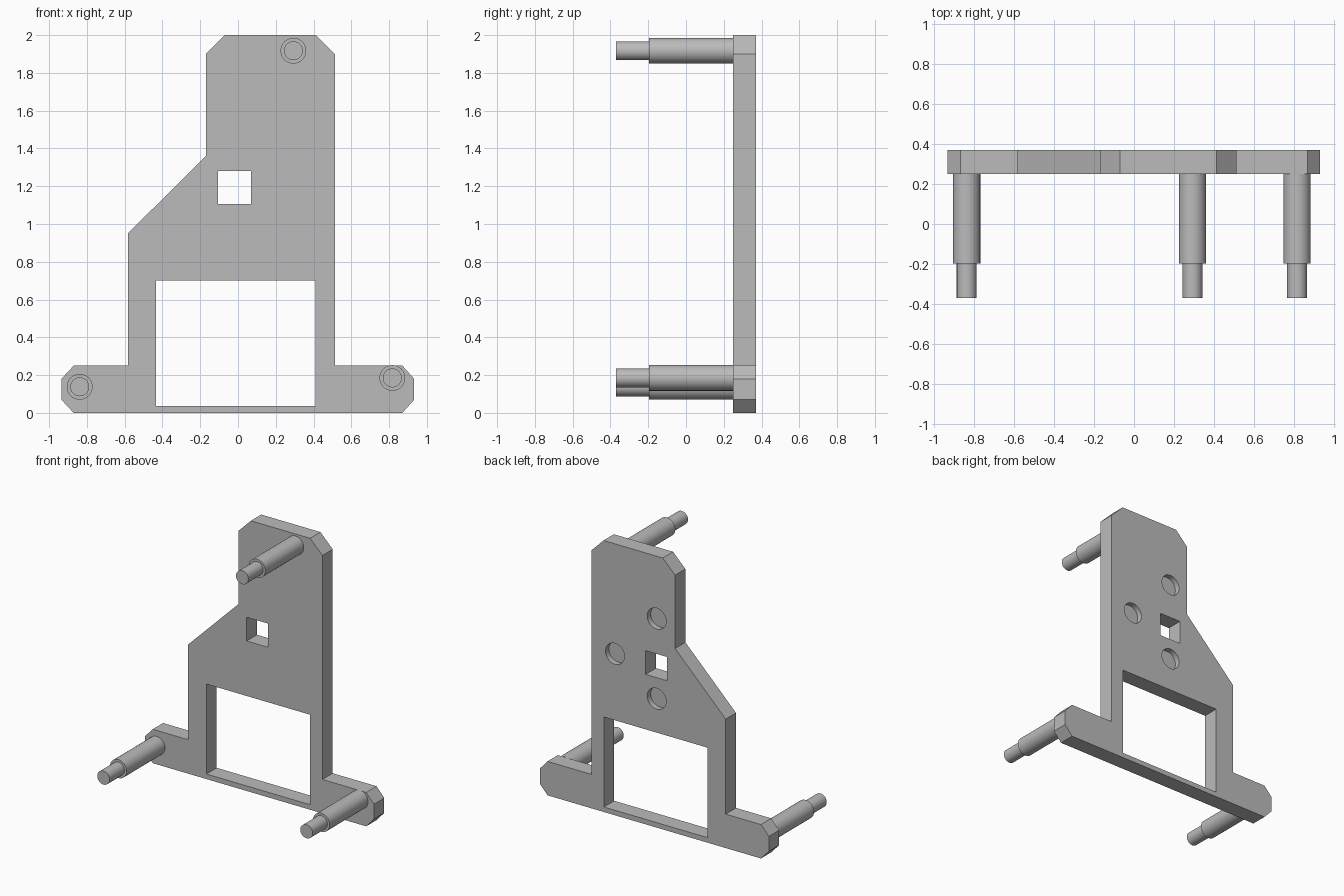
import bpy
import bmesh
from math import radians
from mathutils import Matrix

default_cube = bpy.data.objects.get("Cube")
if default_cube:
    bpy.data.objects.remove(default_cube, do_unlink=True)

FRONT, BACK = 0.25, 0.37      # plate faces along y
RECESS = 0.04                 # depth of the round pockets

grey = bpy.data.materials.new("plain grey")
grey.use_nodes = True
grey.diffuse_color = (0.5, 0.5, 0.5, 1)
grey.node_tree.nodes["Principled BSDF"].inputs["Base Color"].default_value = grey.diffuse_color


def finish(bm, name):
    bmesh.ops.recalc_face_normals(bm, faces=bm.faces)
    mesh = bpy.data.meshes.new(name)
    bm.to_mesh(mesh)
    bm.free()
    mesh.materials.append(grey)
    obj = bpy.data.objects.new(name, mesh)
    bpy.context.collection.objects.link(obj)
    return obj


def prism(name, outline, y0, y1):
    """Extrude an x-z outline along y."""
    bm = bmesh.new()
    face = bm.faces.new([bm.verts.new((x, y0, z)) for x, z in outline])
    new = bmesh.ops.extrude_face_region(bm, geom=[face])["geom"]
    verts = [v for v in new if isinstance(v, bmesh.types.BMVert)]
    bmesh.ops.translate(bm, verts=verts, vec=(0, y1 - y0, 0))
    return finish(bm, name)


def block(name, x0, x1, z0, z1):
    return prism(name, [(x0, z0), (x1, z0), (x1, z1), (x0, z1)], FRONT - 0.1, BACK + 0.1)


def rod(name, x, z, sections):
    """Stack of (radius, y start, y end) cylinders along y."""
    bm = bmesh.new()
    for radius, y0, y1 in sections:
        place = Matrix.Translation((x, (y0 + y1) / 2, z)) @ Matrix.Rotation(radians(90), 4, 'X')
        bmesh.ops.create_cone(bm, cap_ends=True, segments=48, radius1=radius,
                              radius2=radius, depth=y1 - y0, matrix=place)
    return finish(bm, name)


def smooth(obj):
    bpy.ops.object.select_all(action='DESELECT')
    obj.select_set(True)
    bpy.context.view_layer.objects.active = obj
    bpy.ops.object.shade_smooth_by_angle(angle=radians(30))


# Plate with chamfered feet and top corners
plate = prism("mounting_plate", [
    (-0.87, 0), (0.87, 0), (0.933, 0.07), (0.933, 0.18), (0.87, 0.25),
    (0.513, 0.25), (0.513, 1.9), (0.413, 2), (-0.07, 2), (-0.17, 1.9),
    (-0.17, 1.36), (-0.583, 0.95), (-0.583, 0.25), (-0.87, 0.25),
    (-0.935, 0.18), (-0.935, 0.07)], FRONT, BACK)

# Window, square hole and three blind pockets in the back
cutters = [block("window_cutter", -0.433, 0.41, 0.037, 0.70),
           block("square_hole_cutter", -0.105, 0.07, 1.105, 1.28)]
for x, z in [(-0.02, 1.54), (-0.02, 0.95), (0.32, 1.19)]:
    cutters.append(rod("pocket_cutter", x, z, [(0.077, BACK - RECESS, BACK + 0.1)]))

bpy.context.view_layer.objects.active = plate
for cutter in cutters:
    cutter.hide_render = True
    cut = plate.modifiers.new("cut", 'BOOLEAN')
    cut.operation = 'DIFFERENCE'
    cut.solver = 'EXACT'
    cut.object = cutter
    bpy.ops.object.modifier_apply(modifier=cut.name)
    bpy.data.objects.remove(cutter, do_unlink=True)
smooth(plate)

# Stepped pegs on the front
for name, x, z in [("top_peg", 0.293, 1.917), ("left_foot_peg", 0.817, 0.185),
                   ("right_foot_peg", -0.838, 0.138)]:
    smooth(rod(name, x, z, [(0.068, -0.197, FRONT), (0.05, -0.37, -0.197)]))
